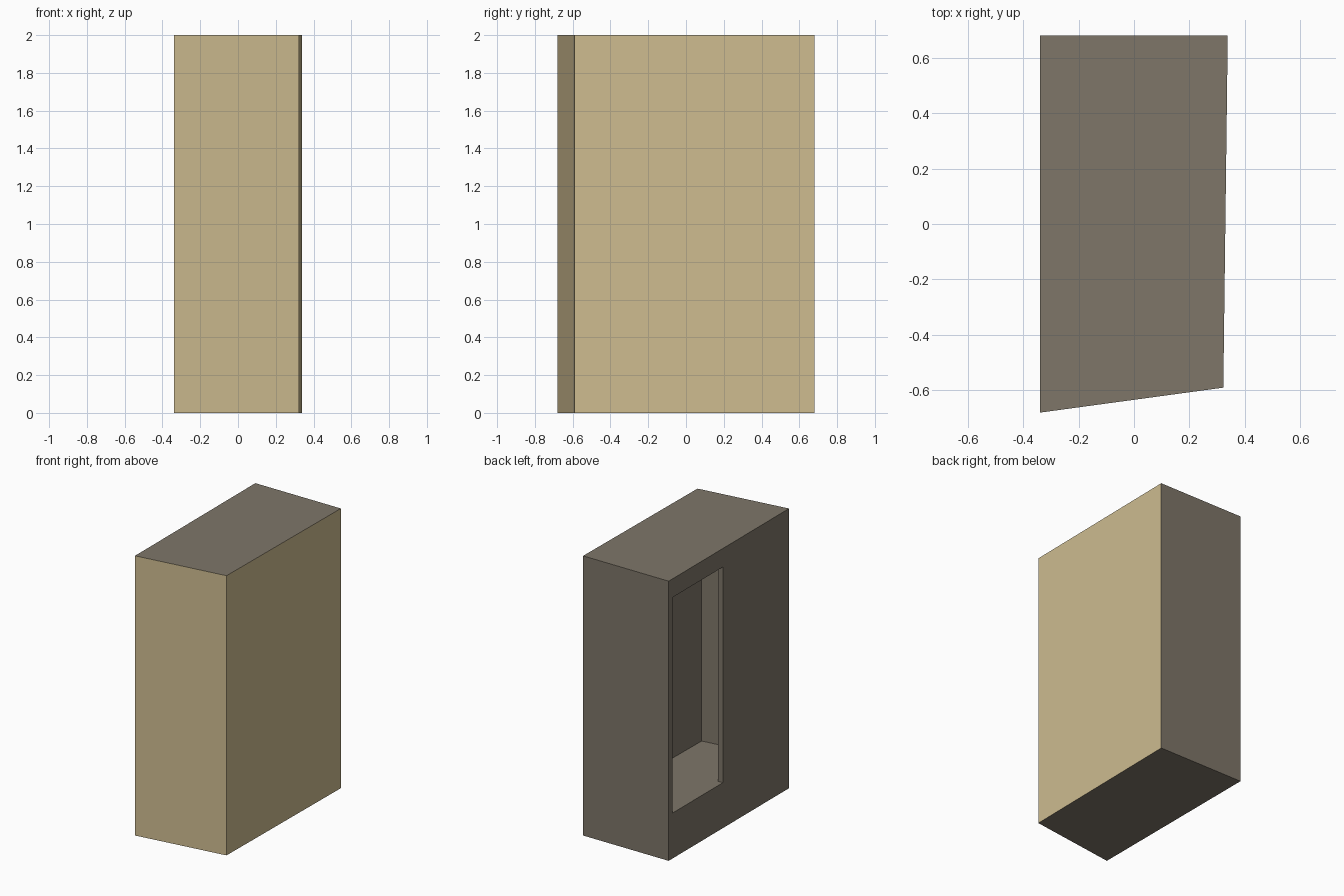
import bpy
import bmesh

if "Cube" in bpy.data.objects:
    bpy.data.objects.remove(bpy.data.objects["Cube"])


def srgb(r, g, b):
    lin = [((c / 255 + 0.055) / 1.055) ** 2.4 for c in (r, g, b)]
    return (*lin, 1.0)


def material(name, rgb):
    m = bpy.data.materials.new(name)
    m.diffuse_color = srgb(*rgb)
    m.use_nodes = True
    m.node_tree.nodes["Principled BSDF"].inputs["Base Color"].default_value = m.diffuse_color
    return m


def prism(name, outline, z0, z1):
    """Extrude a plan outline upwards into a solid."""
    bm = bmesh.new()
    base = bm.faces.new([bm.verts.new((x, y, z0)) for x, y in outline])
    top = bmesh.ops.extrude_face_region(bm, geom=[base])["geom"]
    moved = [v for v in top if isinstance(v, bmesh.types.BMVert)]
    bmesh.ops.translate(bm, verts=moved, vec=(0, 0, z1 - z0))
    bmesh.ops.recalc_face_normals(bm, faces=bm.faces)
    mesh = bpy.data.meshes.new(name)
    bm.to_mesh(mesh)
    bm.free()
    obj = bpy.data.objects.new(name, mesh)
    bpy.context.collection.objects.link(obj)
    return obj


grey = material("warm grey", (126, 118, 105))
tan = material("pale tan", (206, 188, 144))

# Cabinet body with a slanted front and slightly tapered right side
body = prism("cabinet_body",
             [(-0.339, -0.68), (0.322, -0.59), (0.338, 0.68), (-0.339, 0.68)],
             0.0, 2.0)
body.data.materials.append(grey)
body.data.materials.append(tan)

# Front and right side are tan, everything else grey
for p in body.data.polygons:
    p.material_index = int(p.normal.y < -0.7 or p.normal.x > 0.7)

# Hollow: narrow opening in the left wall leading to a wider cavity
hollow = prism("hollow_cutter",
               [(-0.45, 0.635), (-0.45, 0.068), (-0.30, 0.068),
                (-0.30, -0.437), (0.14, -0.377), (0.153, 0.635)],
               0.325, 1.867)
hollow.data.materials.append(grey)
hollow.hide_render = True

cut = body.modifiers.new("hollow", "BOOLEAN")
cut.operation = "DIFFERENCE"
cut.solver = "EXACT"
cut.object = hollow
bpy.context.view_layer.objects.active = body
bpy.ops.object.modifier_apply(modifier=cut.name)
bpy.data.objects.remove(hollow)
